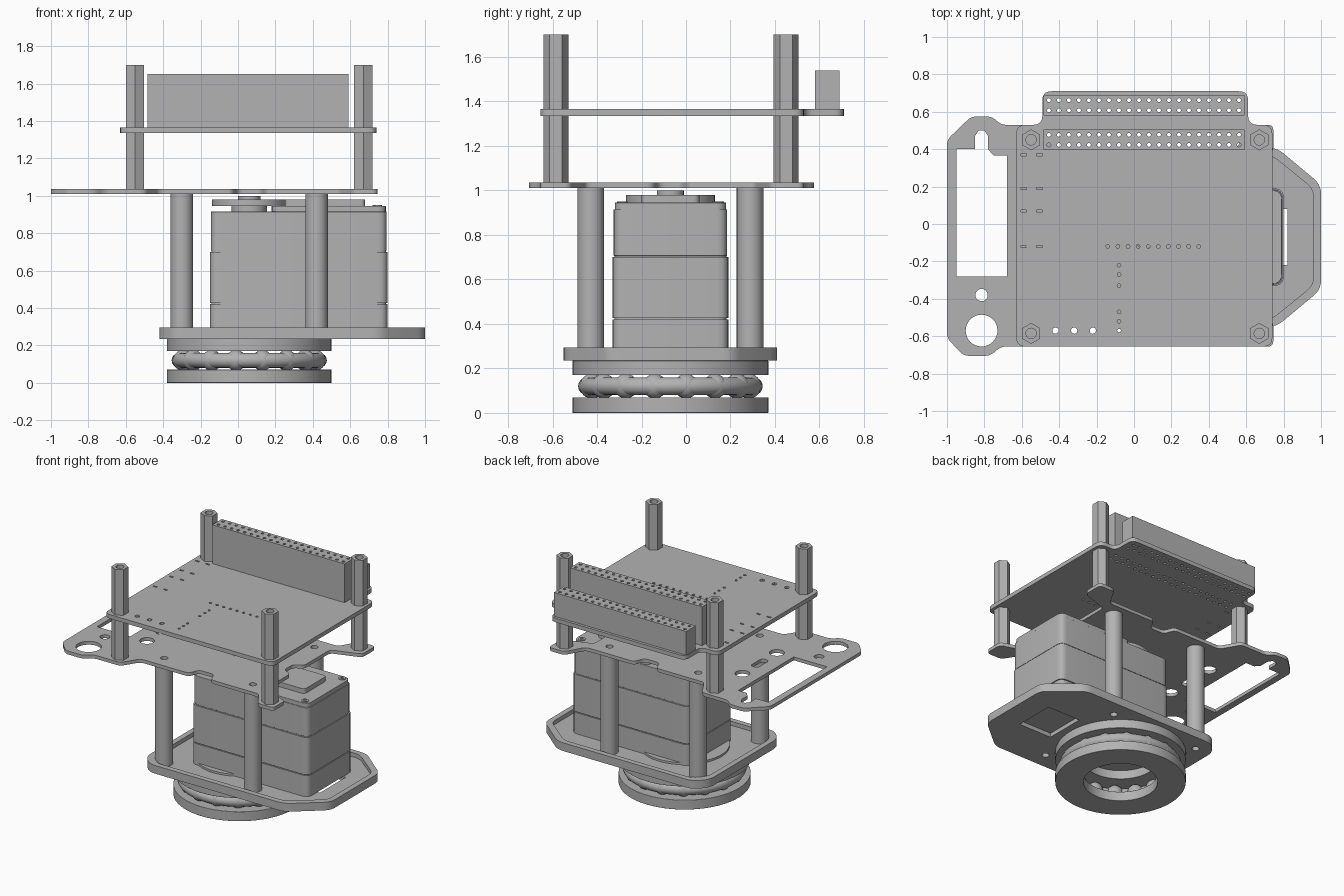
import bpy
import bmesh
from math import cos, sin, pi, radians
from mathutils import Vector

cube = bpy.data.objects.get("Cube")
if cube:
    bpy.data.objects.remove(cube, do_unlink=True)

grey = bpy.data.materials.new("plain grey")
grey.use_nodes = True
grey.diffuse_color = (0.45, 0.45, 0.45, 1)
grey.node_tree.nodes["Principled BSDF"].inputs["Base Color"].default_value = grey.diffuse_color

CX, CY = 0.06, -0.07          # shared axis of bearing, servo and spacers


def finish(obj, bevel=0):
    """Material, optional softened edges and smooth shading by angle."""
    obj.data.materials.clear()
    obj.data.materials.append(grey)
    bpy.ops.object.select_all(action='DESELECT')
    obj.select_set(True)
    bpy.context.view_layer.objects.active = obj
    bpy.ops.object.shade_smooth_by_angle(angle=radians(30))
    if bevel:
        mod = obj.modifiers.new("soft edges", 'BEVEL')
        mod.width, mod.segments, mod.limit_method = bevel, 3, 'ANGLE'
        mod.angle_limit = radians(40)
    return obj


def ring(x, y, r, n=32, turn=0.0):
    return [(x + r * cos(turn + 2 * pi * i / n), y + r * sin(turn + 2 * pi * i / n)) for i in range(n)]


def rect(x0, x1, y0, y1):
    return [(x0, y0), (x1, y0), (x1, y1), (x0, y1)]


def fillet(points, r, steps=5):
    """Round every corner of an outline."""
    out = []
    for i, p in enumerate(points):
        p, a, b = Vector(p), Vector(points[i - 1]), Vector(points[(i + 1) % len(points)])
        ra, rb = min(r, (a - p).length * 0.48), min(r, (b - p).length * 0.48)
        s, e = p + (a - p).normalized() * ra, p + (b - p).normalized() * rb
        for k in range(steps + 1):
            t = k / steps
            out.append(tuple(s * (1 - t) ** 2 + p * (2 * t * (1 - t)) + e * t * t))
    return out


def inset(points, d):
    """Shrink an outline toward its centre by about d on each side."""
    xs, ys = [p[0] for p in points], [p[1] for p in points]
    mx, my = (min(xs) + max(xs)) / 2, (min(ys) + max(ys)) / 2
    fx, fy = 1 - 2 * d / (max(xs) - min(xs)), 1 - 2 * d / (max(ys) - min(ys))
    return [(mx + (x - mx) * fx, my + (y - my) * fy) for x, y in points]


def slab(name, z0, z1, outline, holes=(), bevel=0):
    """Extrude an outline, with holes, from z0 to z1."""
    curve = bpy.data.curves.new(name, 'CURVE')
    curve.dimensions, curve.fill_mode, curve.extrude = '2D', 'BOTH', (z1 - z0) / 2
    for loop in [outline, *holes]:
        spline = curve.splines.new('POLY')
        spline.points.add(len(loop) - 1)
        for pt, (x, y) in zip(spline.points, loop):
            pt.co = (x, y, 0, 1)
        spline.use_cyclic_u = True
    temp = bpy.data.objects.new(name, curve)
    bpy.context.collection.objects.link(temp)
    mesh = bpy.data.meshes.new_from_object(temp.evaluated_get(bpy.context.evaluated_depsgraph_get()))
    bpy.data.objects.remove(temp, do_unlink=True)
    bm = bmesh.new()
    bm.from_mesh(mesh)
    bmesh.ops.remove_doubles(bm, verts=bm.verts, dist=1e-5)
    bmesh.ops.recalc_face_normals(bm, faces=bm.faces)
    bmesh.ops.translate(bm, verts=bm.verts, vec=(0, 0, (z0 + z1) / 2))
    bm.to_mesh(mesh)
    bm.free()
    obj = bpy.data.objects.new(name, mesh)
    bpy.context.collection.objects.link(obj)
    return finish(obj, bevel)


# Thrust bearing: two washers, cage and balls
for name, z0, z1 in (("lower_washer", 0, 0.07), ("upper_washer", 0.17, 0.235)):
    slab(name, z0, z1, ring(CX, CY, 0.44, 64), [ring(CX, CY, 0.25, 64)], 0.01)
bpy.ops.mesh.primitive_torus_add(location=(CX, CY, 0.12), major_radius=0.375, minor_radius=0.04,
                                 major_segments=64, minor_segments=16)
bpy.context.object.name = "ball_cage"
finish(bpy.context.object)
bm = bmesh.new()
for x, y in ring(CX, CY, 0.36, 16, pi / 16):
    made = bmesh.ops.create_uvsphere(bm, u_segments=20, v_segments=12, radius=0.055)
    bmesh.ops.translate(bm, verts=made["verts"], vec=(x, y, 0.12))
mesh = bpy.data.meshes.new("bearing_balls")
bm.to_mesh(mesh)
bm.free()
balls = bpy.data.objects.new("bearing_balls", mesh)
bpy.context.collection.objects.link(balls)
finish(balls)

# Base tray: floor with raised rim
posts = [(CX + sx * 0.36, CY + sy * 0.358) for sx in (-1, 1) for sy in (-1, 1)]
post_holes = [ring(x, y, 0.025, 16) for x, y in posts]
half = [(1.0, 0.28), (0.76, 0.48), (-0.34, 0.48), (-0.42, 0.39)]
tray = [(x, CY + y) for x, y in half] + [(x, CY - y) for x, y in reversed(half)]
tray = fillet(tray, 0.05)
slab("base_floor", 0.235, 0.265, tray, post_holes + [rect(0.55, 0.82, CY - 0.15, CY + 0.15)])
slab("base_rim", 0.265, 0.295, tray, [inset(tray, 0.04)])
slab("floor_boss", 0.265, 0.28, ring(CX, CY, 0.3, 48))

# Servo motor: case in three sections with seams
case = fillet(rect(-0.15, 0.8, -0.33, 0.19), 0.05)
slab("servo_core", 0.268, 0.9, inset(case, 0.008))
slab("servo_bottom", 0.265, 0.42, case)
slab("servo_middle", 0.426, 0.7, case)
slab("servo_top", 0.706, 0.915, inset(case, 0.005), (), 0.025)
slab("servo_raised_top", 0.85, 0.945, fillet(rect(0.18, 0.79, -0.32, 0.18), 0.05), (), 0.025)
slab("servo_cap", 0.94, 0.98, fillet(rect(0.25, 0.68, -0.2, 0.06), 0.03), (), 0.01)
for y in (CY - 0.215, CY + 0.215):
    slab("servo_screw", 0.94, 0.95, ring(0.745, y, 0.025, 16), [ring(0.745, y, 0.012, 6)])

# Servo output hub and horn
slab("horn_hub", 0.9, 0.95, ring(CX, CY, 0.095))
slab("servo_horn", 0.945, 0.98, ring(CX, CY, 0.2, 48),
     [ring(x, y, 0.015, 12) for x, y in ring(CX, CY, 0.14, 8)], 0.006)
slab("horn_screw", 0.98, 1.0, ring(CX, CY, 0.06), [ring(CX, CY, 0.025, 6)])

# Round spacers
for x, y in posts:
    slab("round_spacer", 0.265, 1.01, ring(x, y, 0.06))

# Middle plate with side frame, notched edges and window
plate = [(-1, -0.61), (-0.91, -0.705), (-0.77, -0.705), (-0.71, -0.655), (-0.5, -0.655), (-0.42, -0.53),
         (-0.03, -0.53), (0, -0.45), (0.12, -0.45), (0.15, -0.53), (0.54, -0.53), (0.62, -0.655),
         (0.745, -0.655), (0.745, -0.52), (0.53, -0.45), (0.53, -0.15), (0.46, -0.12), (0.46, -0.02),
         (0.53, 0.01), (0.53, 0.31), (0.745, 0.38), (0.745, 0.53), (0.62, 0.53), (0.54, 0.39),
         (0.15, 0.39), (0.12, 0.31), (0, 0.31), (-0.03, 0.39), (-0.42, 0.39), (-0.5, 0.53),
         (-0.71, 0.53), (-0.76, 0.575), (-0.87, 0.575), (-1, 0.45)]
window = [(-0.95, -0.28), (-0.68, -0.28), (-0.68, 0.365), (-0.75, 0.365), (-0.78, 0.4), (-0.78, 0.47),
          (-0.8, 0.5), (-0.83, 0.5), (-0.85, 0.47), (-0.85, 0.4), (-0.95, 0.4)]
openings = [window, ring(-0.815, -0.57, 0.085), ring(-0.815, -0.38, 0.033, 20), ring(CX, CY, 0.06),
            ring(-0.55, -0.27, 0.05, 20), ring(-0.55, 0.13, 0.05, 20),
            fillet(rect(-0.58, -0.52, -0.14, 0.0), 0.03)]
slab("middle_plate", 1.01, 1.035, fillet(plate, 0.03), openings + post_holes)

# Top board with header tab and drilled holes
board = [(-0.63, -0.655), (0.74, -0.655), (0.74, 0.53), (0.61, 0.53), (0.61, 0.71),
         (-0.49, 0.71), (-0.49, 0.53), (-0.63, 0.53)]
headers = [("inner_header", 0.395, 1.65), ("outer_header", 0.58, 1.54)]


def pin_holes(y0):
    return [ring(-0.455 + 0.0535 * i, y0 + dy, 0.011, 8) for i in range(20) for dy in (0.028, 0.082)]


drill = [ring(-0.14 + 0.054 * i, -0.12, 0.01, 8) for i in range(10)]
drill += [ring(-0.08, y, 0.01, 8) for y in (-0.22, -0.27, -0.33, -0.47, -0.52, -0.57)]
drill += [ring(x, -0.57, 0.017, 12) for x in (-0.42, -0.32, -0.22)]
drill += [rect(x - 0.015, x + 0.015, y - 0.006, y + 0.006)
          for x in (-0.59, -0.505) for y in (0.37, 0.19, 0.07, -0.12)]
for name, y0, top in headers:
    drill += pin_holes(y0)
    slab(name, 1.365, top, rect(-0.485, 0.59, y0, y0 + 0.11), pin_holes(y0))
slab("top_board", 1.335, 1.365, fillet(board, 0.05), drill)

# Hexagonal standoffs below and above the board
for x in (-0.55, 0.67):
    for y in (-0.585, 0.45):
        for name, z0, z1 in (("lower_standoff", 1.035, 1.335), ("upper_standoff", 1.365, 1.7)):
            slab(name, z0, z1, ring(x, y, 0.056, 6, pi / 6), [ring(x, y, 0.028, 16)])
